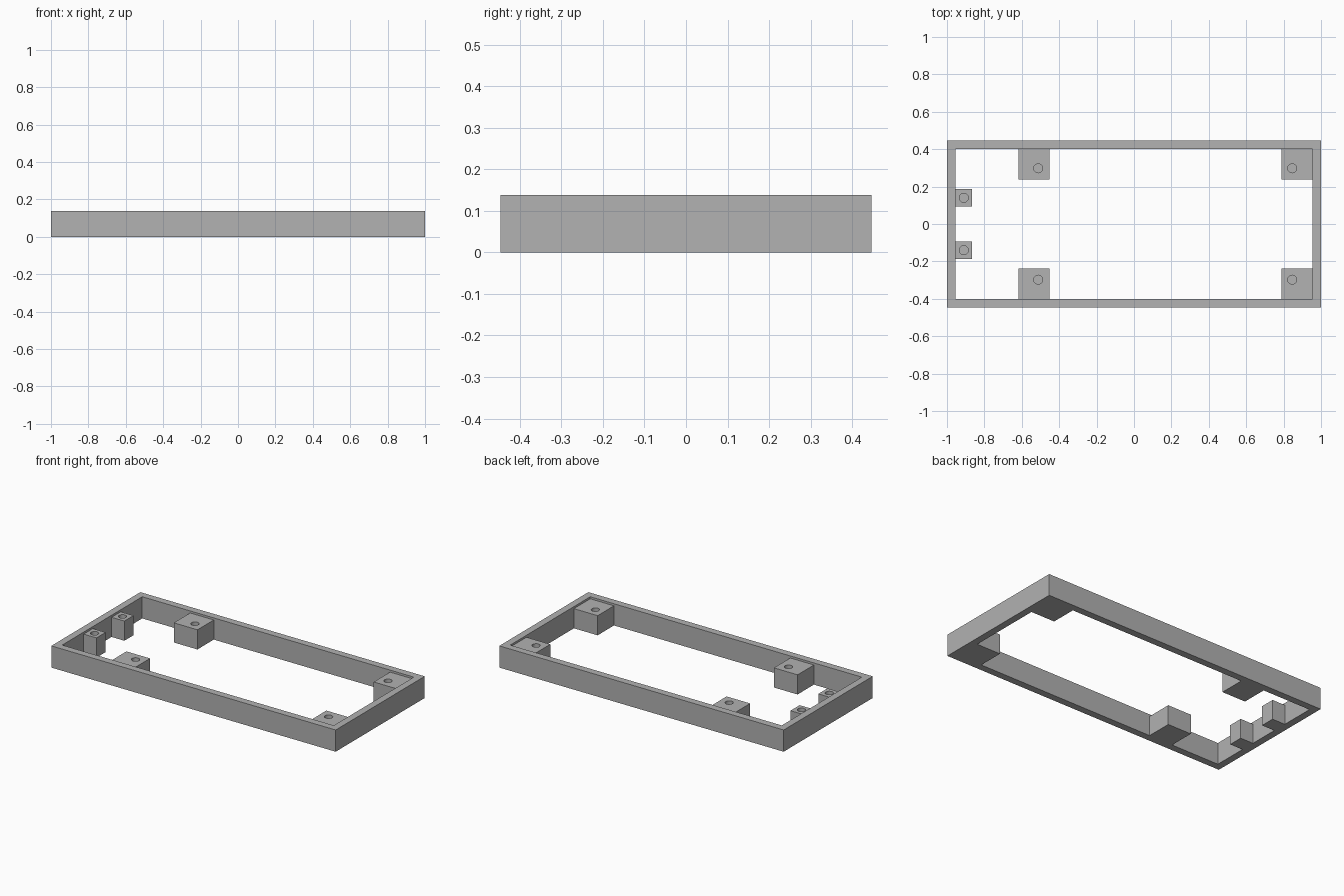
import bpy

default = bpy.data.objects.get("Cube")
if default:
    bpy.data.objects.remove(default, do_unlink=True)

HALF_X, HALF_Y, HEIGHT = 1.0, 0.447, 0.138
WALL = 0.045
IN_X, IN_Y = HALF_X - WALL, HALF_Y - WALL
POST_TOP = 0.125
HOLE_R, HOLE_DEPTH = 0.024, 0.09

grey = bpy.data.materials.new("plain grey")
grey.use_nodes = True
colour = (0.445, 0.445, 0.445, 1)
grey.diffuse_color = colour
grey.node_tree.nodes["Principled BSDF"].inputs["Base Color"].default_value = colour


def box(name, x0, x1, y0, y1, z0, z1):
    bpy.ops.mesh.primitive_cube_add(
        size=1, location=((x0 + x1) / 2, (y0 + y1) / 2, (z0 + z1) / 2))
    ob = bpy.context.object
    ob.name = name
    ob.scale = (x1 - x0, y1 - y0, z1 - z0)
    bpy.ops.object.transform_apply(location=False, rotation=False, scale=True)
    ob.data.materials.append(grey)
    return ob


def cut(ob, cutter):
    cutter.hide_render = True
    mod = ob.modifiers.new("cut", "BOOLEAN")
    mod.operation = "DIFFERENCE"
    mod.solver = "EXACT"
    mod.object = cutter
    bpy.ops.object.select_all(action="DESELECT")
    ob.select_set(True)
    bpy.context.view_layer.objects.active = ob
    bpy.ops.object.modifier_apply(modifier=mod.name)
    bpy.data.objects.remove(cutter, do_unlink=True)


def screw_post(name, x0, x1, y0, y1, hole_x, hole_y):
    """Square post with a blind round hole in its top."""
    post = box(name, x0, x1, y0, y1, 0, POST_TOP)
    bpy.ops.mesh.primitive_cylinder_add(
        vertices=32, radius=HOLE_R, depth=HOLE_DEPTH * 2,
        location=(hole_x, hole_y, POST_TOP))
    drill = bpy.context.object
    drill.data.materials.append(grey)
    cut(post, drill)
    bpy.ops.object.shade_smooth_by_angle()


# Rectangular wall, open above and below
frame = box("frame_wall", -HALF_X, HALF_X, -HALF_Y, HALF_Y, 0, HEIGHT)
cut(frame, box("opening", -IN_X, IN_X, -IN_Y, IN_Y, -HEIGHT, HEIGHT * 2))

# Posts mirrored between front and back
for side, label in ((-1, "front"), (1, "back")):
    # Large posts against the long walls
    y0, y1 = sorted((side * 0.238, side * IN_Y))
    screw_post(label + "_middle_post", -0.618, -0.452, y0, y1, -0.512, side * 0.298)
    screw_post(label + "_corner_post", 0.788, IN_X, y0, y1, 0.846, side * 0.298)
    # Small posts against the short wall
    y = side * 0.14
    screw_post(label + "_small_post", -IN_X, -0.865, y - 0.046, y + 0.046, -0.91, y)
